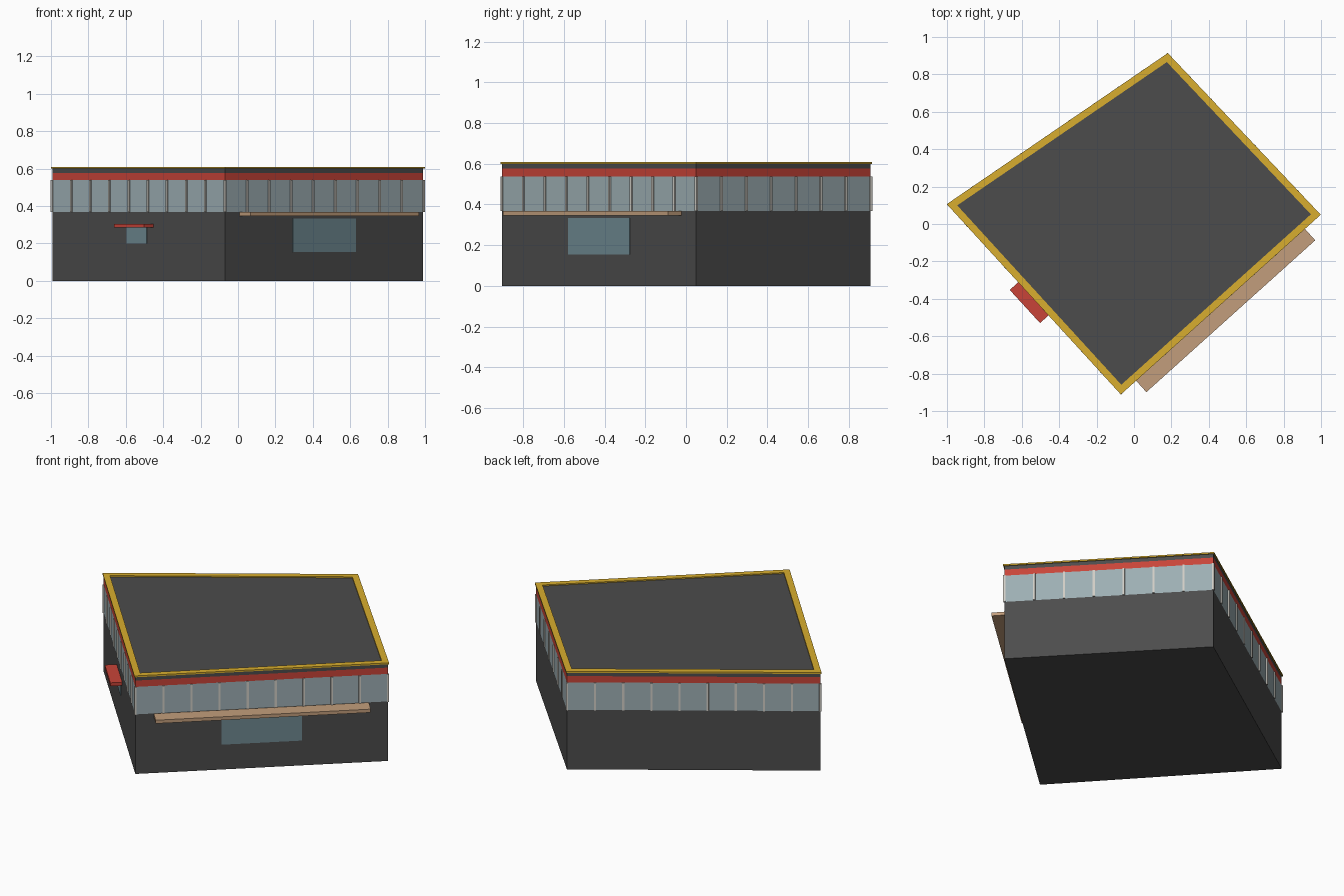
import bpy, bmesh
from mathutils import Vector

cube = bpy.data.objects.get("Cube")
if cube:
    bpy.data.objects.remove(cube, do_unlink=True)


def material(name, rgb):
    """Flat material from 8-bit display values."""
    lin = [((c / 255 + 0.055) / 1.055) ** 2.4 for c in rgb] + [1.0]
    m = bpy.data.materials.new(name)
    m.use_nodes = True
    m.diffuse_color = lin
    bsdf = m.node_tree.nodes["Principled BSDF"]
    bsdf.inputs["Base Color"].default_value = lin
    bsdf.inputs["Roughness"].default_value = 0.8
    return m


charcoal = material("charcoal", (76, 76, 76))
red = material("red", (200, 68, 56))
glass = material("pale_glass", (157, 174, 179))
window_glass = material("teal_glass", (110, 137, 145))
gold = material("gold", (217, 174, 46))
wood = material("tan_wood", (194, 158, 124))
metal = material("light_metal", (208, 205, 197))


def finish(name, bm, mat):
    bmesh.ops.recalc_face_normals(bm, faces=bm.faces)
    mesh = bpy.data.meshes.new(name)
    bm.to_mesh(mesh)
    bm.free()
    mesh.materials.append(mat)
    obj = bpy.data.objects.new(name, mesh)
    bpy.context.collection.objects.link(obj)
    return obj


def add_prism(bm, outline, z0, z1):
    face = bm.faces.new([bm.verts.new((p.x, p.y, z0)) for p in outline])
    grown = bmesh.ops.extrude_face_region(bm, geom=[face], use_keep_orig=True)
    top = [g for g in grown["geom"] if isinstance(g, bmesh.types.BMVert)]
    bmesh.ops.translate(bm, verts=top, vec=(0, 0, z1 - z0))


def prism(name, outline, z0, z1, mat):
    bm = bmesh.new()
    add_prism(bm, outline, z0, z1)
    return finish(name, bm, mat)


# Building footprint, counter-clockwise: west, south, east, north
corners = [Vector(p) for p in ((-0.992, 0.105), (-0.07, -0.903), (0.99, 0.05), (0.18, 0.906))]
SOUTHWEST, SOUTHEAST = 0, 1


def wall(i):
    """Start corner, direction, outward normal and length of a wall."""
    a, b = corners[i], corners[(i + 1) % 4]
    d = (b - a).normalized()
    return a, d, Vector((d.y, -d.x)), (b - a).length


def wall_outline(i, along, out):
    a, d, n, _ = wall(i)
    (s0, s1), (o0, o1) = along, out
    return [a + d * s + n * o for s, o in ((s0, o0), (s1, o0), (s1, o1), (s0, o1))]


def offset_outline(dist):
    pts = []
    for i, c in enumerate(corners):
        n0, n1 = wall(i - 1 if i else 3)[2], wall(i)[2]
        pts.append(c + (n0 + n1) * dist / (1 + n0.dot(n1)))
    return pts


# Stacked storeys and bands
SILL, HEAD, FASCIA, ROOF, TOP = 0.368, 0.538, 0.577, 0.6, 0.609
prism("lower_walls", corners, 0, SILL, charcoal)
prism("window_band", corners, SILL, HEAD, glass)
prism("red_fascia", corners, HEAD, FASCIA, red)
prism("roof_slab", corners, FASCIA, ROOF + 0.002, charcoal)

# Mitred parapet trim around the roof
bm = bmesh.new()
inner, outer = offset_outline(-0.031), offset_outline(0.006)
for i in range(4):
    j = (i + 1) % 4
    add_prism(bm, [outer[i], outer[j], inner[j], inner[i]], ROOF, TOP)
bmesh.ops.remove_doubles(bm, verts=bm.verts, dist=0.0001)
seen = {}
for f in bm.faces:  # drop the walls hidden inside the mitres
    seen.setdefault(tuple(round(c, 4) for c in f.calc_center_median()), []).append(f)
hidden = [f for group in seen.values() if len(group) > 1 for f in group]
bmesh.ops.delete(bm, geom=hidden, context="FACES_ONLY")
finish("parapet_trim", bm, gold)

# Vertical mullions evenly spaced along each wall
bm = bmesh.new()
for i, panels in enumerate((9, 9, 7, 9)):
    length = wall(i)[3]
    for k in range(panels):
        s = length * k / panels
        add_prism(bm, wall_outline(i, (s - 0.006, s + 0.006), (-0.006, 0.007)), SILL, HEAD)
finish("mullions", bm, metal)

# Large window and wooden canopy
prism("large_window", wall_outline(SOUTHEAST, (0.487, 0.94), (-0.004, 0.004)), 0.155, 0.334, window_glass)
prism("wood_canopy", wall_outline(SOUTHEAST, (0.104, 1.318), (-0.002, 0.088)), 0.346, 0.367, wood)

# Small serving window and red awning
prism("small_window", wall_outline(SOUTHWEST, (0.59, 0.748), (-0.004, 0.004)), 0.2, 0.284, window_glass)
prism("red_awning", wall_outline(SOUTHWEST, (0.559, 0.799), (-0.002, 0.067)), 0.284, 0.305, red)
